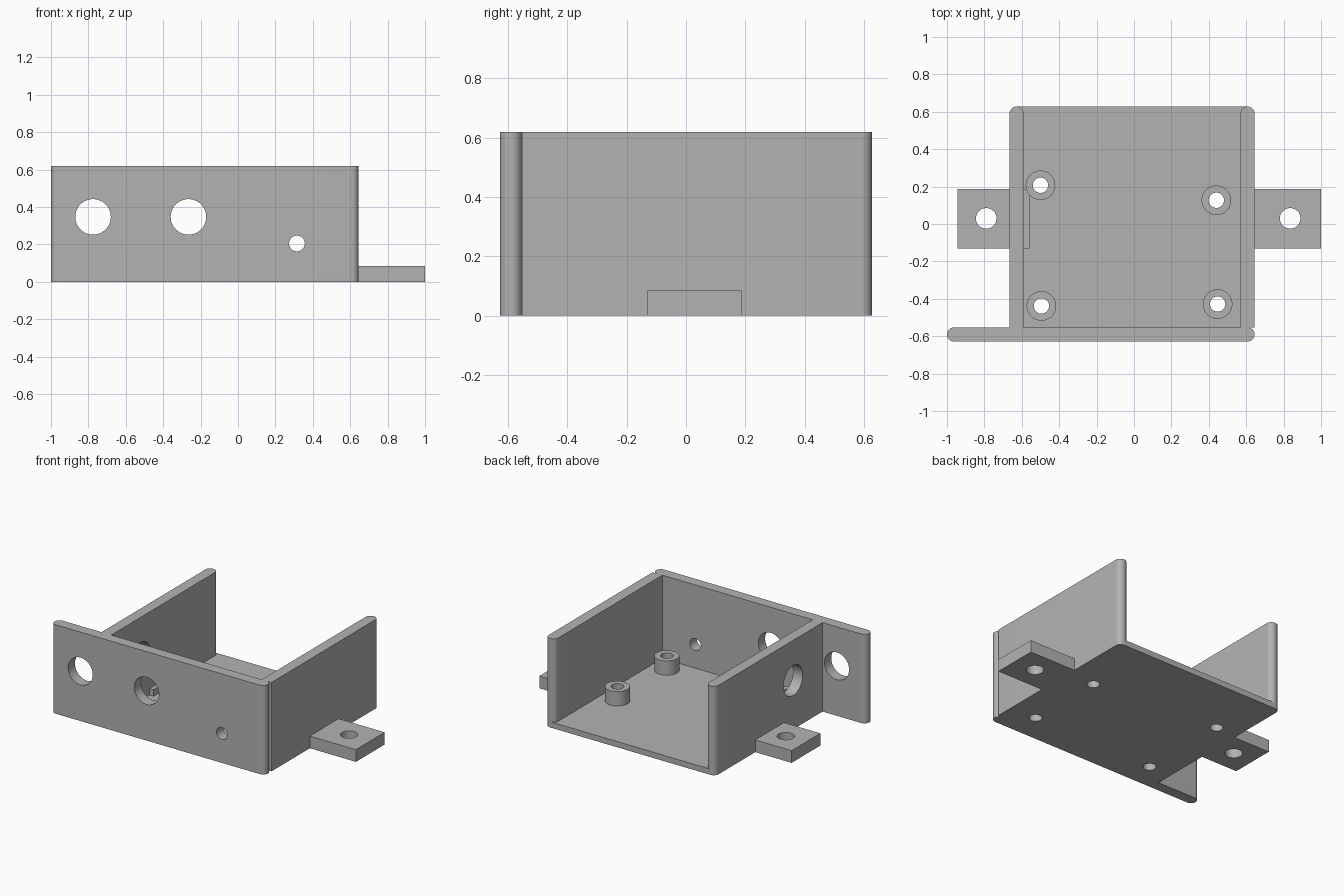
import bpy, bmesh
from math import pi, cos, sin
from mathutils import Matrix

cube = bpy.data.objects.get("Cube")
if cube:
    bpy.data.objects.remove(cube, do_unlink=True)

# Single plastic colour
grey = bpy.data.materials.new("grey plastic")
grey.use_nodes = True
tone = (0.45, 0.45, 0.45, 1)
grey.diffuse_color = tone
grey.node_tree.nodes["Principled BSDF"].inputs["Base Color"].default_value = tone

HEIGHT, FLOOR, TAB = 0.62, 0.04, 0.085
THICK = 0.075
R = THICK / 2
LEFT, RIGHT = 0.645, -0.665      # outer faces of the side walls
FRONT, BACK = -0.628, 0.628
INNER = FRONT + THICK


def extrude(name, outline, z0, z1):
    """Prism from a counter-clockwise plan outline."""
    bm = bmesh.new()
    base = bm.faces.new([bm.verts.new((x, y, z0)) for x, y in outline])
    top = bmesh.ops.extrude_face_region(bm, geom=[base])["geom"]
    verts = [v for v in top if isinstance(v, bmesh.types.BMVert)]
    bmesh.ops.translate(bm, vec=(0, 0, z1 - z0), verts=verts)
    bmesh.ops.recalc_face_normals(bm, faces=bm.faces)
    mesh = bpy.data.meshes.new(name)
    bm.to_mesh(mesh)
    bm.free()
    mesh.materials.append(grey)
    ob = bpy.data.objects.new(name, mesh)
    bpy.context.collection.objects.link(ob)
    return ob


def box(name, x0, x1, y0, y1, z1):
    return extrude(name, [(x0, y0), (x1, y0), (x1, y1), (x0, y1)], 0, z1)


def arc(cx, cy, start, r=R, sweep=pi, n=16):
    return [(cx + r * cos(start + sweep * i / n), cy + r * sin(start + sweep * i / n))
            for i in range(n + 1)]


def circle(cx, cy, r):
    return arc(cx, cy, 0, r, 2 * pi, 48)[:-1]


def drill(target, centre, r, axis="Z"):
    """Cut a round hole along an axis."""
    cutter = extrude(target.name + "_hole_cutter", circle(0, 0, r), -0.2, 0.2)
    if axis != "Z":
        turn = Matrix.Rotation(pi / 2, 4, "Y" if axis == "X" else "X")
        cutter.data.transform(turn)
    cutter.location = centre
    cutter.hide_render = True
    cutter.hide_set(True)
    mod = target.modifiers.new("hole", "BOOLEAN")
    mod.operation, mod.solver, mod.object = "DIFFERENCE", "EXACT", cutter


# Front panel with fully rounded ends, running past the box on one side
front_y = FRONT + R
front = extrude("front_panel", arc(LEFT - R, front_y, -pi / 2)
                + arc(-1 + R, front_y, pi / 2), 0, HEIGHT)
for x, z, r in ((-0.775, 0.347, 0.095), (-0.265, 0.347, 0.095), (0.315, 0.205, 0.042)):
    drill(front, (x, front_y, z), r, "Y")

# Side walls with rounded back ends
walls = []
for name, x in (("left_wall", LEFT - THICK), ("right_wall", RIGHT)):
    outline = [(x, INNER), (x + THICK, INNER)] + arc(x + R, BACK - R, 0)
    walls.append(extrude(name, outline, 0, HEIGHT))
drill(walls[1], (RIGHT + R, -0.23, 0.34), 0.105, "X")

# Floor plate
floor = box("floor", RIGHT + R, LEFT - R, INNER, BACK, FLOOR)

# Hollow board standoffs, drilled through the floor
for i, (x, y) in enumerate(((-0.5, 0.207), (0.44, 0.127), (-0.495, -0.438), (0.447, -0.428))):
    post = extrude(f"standoff_{i + 1}", circle(x, y, 0.079), FLOOR / 2, 0.14)
    for part in (post, floor):
        drill(part, (x, y, 0), 0.041)

# Mounting tabs
for name, x0, x1, hole_x in (("left_tab", LEFT - R, 1, 0.835), ("right_tab", -0.945, -0.56, -0.79)):
    tab = box(name, x0, x1, -0.13, 0.187, TAB)
    drill(tab, (hole_x, 0.03, 0), 0.055)

# Smooth the round surfaces and keep the edges sharp
bpy.ops.object.select_all(action="DESELECT")
for ob in bpy.context.collection.objects:
    if ob.type == "MESH" and not ob.hide_render:
        ob.select_set(True)
        bpy.context.view_layer.objects.active = ob
bpy.ops.object.shade_smooth_by_angle(angle=pi / 6)
